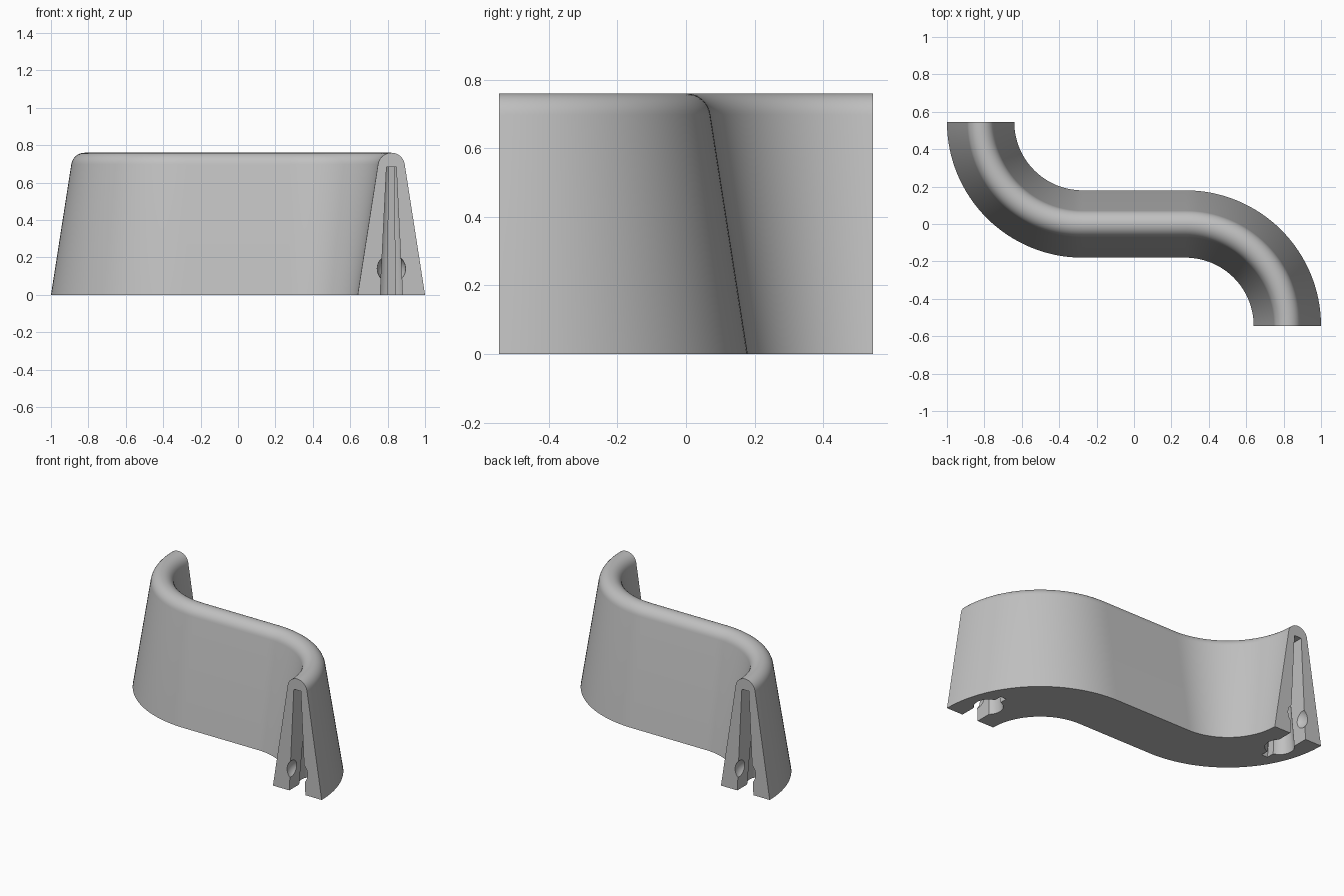
import bpy, bmesh
from math import sin, cos, pi, radians
from mathutils import Matrix, Vector

cube = bpy.data.objects.get("Cube")
if cube:
    bpy.data.objects.remove(cube, do_unlink=True)

BEND = 0.545       # centre-line radius of each quarter bend
HALF_RUN = 0.275   # half length of the straight run
HEIGHT = 0.76
ROUND = 0.072      # radius of the rounded crest
BASE = 0.18        # half thickness at the floor
SLOT_TOP = 0.685
END_X = HALF_RUN + BEND

grey = bpy.data.materials.new("light_grey")
grey.use_nodes = True
colour = (0.53, 0.53, 0.53, 1)
grey.diffuse_color = colour
grey.node_tree.nodes["Principled BSDF"].inputs["Base Color"].default_value = colour


def make_object(name, bm):
    bmesh.ops.recalc_face_normals(bm, faces=bm.faces)
    mesh = bpy.data.meshes.new(name)
    bm.to_mesh(mesh)
    bm.free()
    mesh.materials.append(grey)
    obj = bpy.data.objects.new(name, mesh)
    bpy.context.collection.objects.link(obj)
    return obj


# Tapered cross-section with a rounded crest: (sideways, height)
profile = [(BASE, 0)]
for i in range(17):
    a = radians(8) + (pi - radians(16)) * i / 16
    profile.append((ROUND * cos(a), HEIGHT - ROUND + ROUND * sin(a)))
profile.append((-BASE, 0))

# S-shaped centre line: (point, sideways direction)
steps = 32
path = []
for i in range(steps + 1):
    a = pi + pi / 2 * i / steps
    d = Vector((cos(a), sin(a), 0))
    path.append((Vector((-HALF_RUN, BEND, 0)) + d * BEND, d))
for i in range(steps + 1):
    a = pi / 2 - pi / 2 * i / steps
    d = Vector((cos(a), sin(a), 0))
    path.append((Vector((HALF_RUN, -BEND, 0)) + d * BEND, -d))

# Sweep the section along the path
bm = bmesh.new()
rings = [[bm.verts.new(p + side * s + Vector((0, 0, z))) for s, z in profile]
         for p, side in path]
n = len(profile)
for r0, r1 in zip(rings, rings[1:]):
    for k in range(n):
        bm.faces.new((r0[k], r0[(k + 1) % n], r1[(k + 1) % n], r1[k]))
bm.faces.new(rings[0])
bm.faces.new(rings[-1])
wall = make_object("curved_wall", bm)


def wedge(name, low, high, depth_low, depth_high):
    """Slot cutter that narrows and shortens upwards from the end face."""
    bm = bmesh.new()
    levels = []
    for z, w, depth in ((-0.01, low, depth_low), (SLOT_TOP, high, depth_high)):
        levels.append([bm.verts.new((x, y, z)) for x, y in
                       ((-w, -0.05), (w, -0.05), (w, depth), (-w, depth))])
    bot, top = levels
    bm.faces.new(bot)
    bm.faces.new(top)
    for k in range(4):
        j = (k + 1) % 4
        bm.faces.new((bot[k], bot[j], top[j], top[k]))
    return make_object(name, bm)


def pocket(name):
    """Tapered round keyhole behind the slot mouth."""
    bm = bmesh.new()
    bmesh.ops.create_cone(bm, cap_ends=True, segments=40, radius1=0.09, radius2=0.034,
                          depth=SLOT_TOP + 0.012,
                          matrix=Matrix.Translation((0, 0.17, SLOT_TOP / 2 - 0.007)))
    return make_object(name, bm)


def ball(name):
    """Snap-fit recess across the slot mouth."""
    bm = bmesh.new()
    bmesh.ops.create_uvsphere(bm, u_segments=32, v_segments=20, radius=0.077,
                              matrix=Matrix.Translation((0, 0.013, 0.14)))
    return make_object(name, bm)


# Cut the connector socket into both ends
cutters = []
for label, turn in (("front", 0), ("back", pi)):
    place = Matrix.Rotation(turn, 4, "Z") @ Matrix.Translation((END_X, -BEND, 0))
    for cutter in (wedge(label + "_slot_mouth", 0.06, 0.026, 0.15, 0.15),
                   pocket(label + "_keyhole"),
                   wedge(label + "_slit", 0.022, 0.013, 0.31, 0.22),
                   ball(label + "_snap_recess")):
        cutter.matrix_world = place
        cutter.hide_render = True
        cutters.append(cutter)
        mod = wall.modifiers.new(cutter.name, "BOOLEAN")
        mod.operation = "DIFFERENCE"
        mod.solver = "EXACT"
        mod.object = cutter

bpy.context.view_layer.update()
bpy.ops.object.select_all(action="DESELECT")
bpy.context.view_layer.objects.active = wall
wall.select_set(True)
for mod in list(wall.modifiers):
    bpy.ops.object.modifier_apply(modifier=mod.name)
for cutter in cutters:
    bpy.data.objects.remove(cutter, do_unlink=True)
bpy.ops.object.shade_smooth_by_angle(angle=radians(30))
